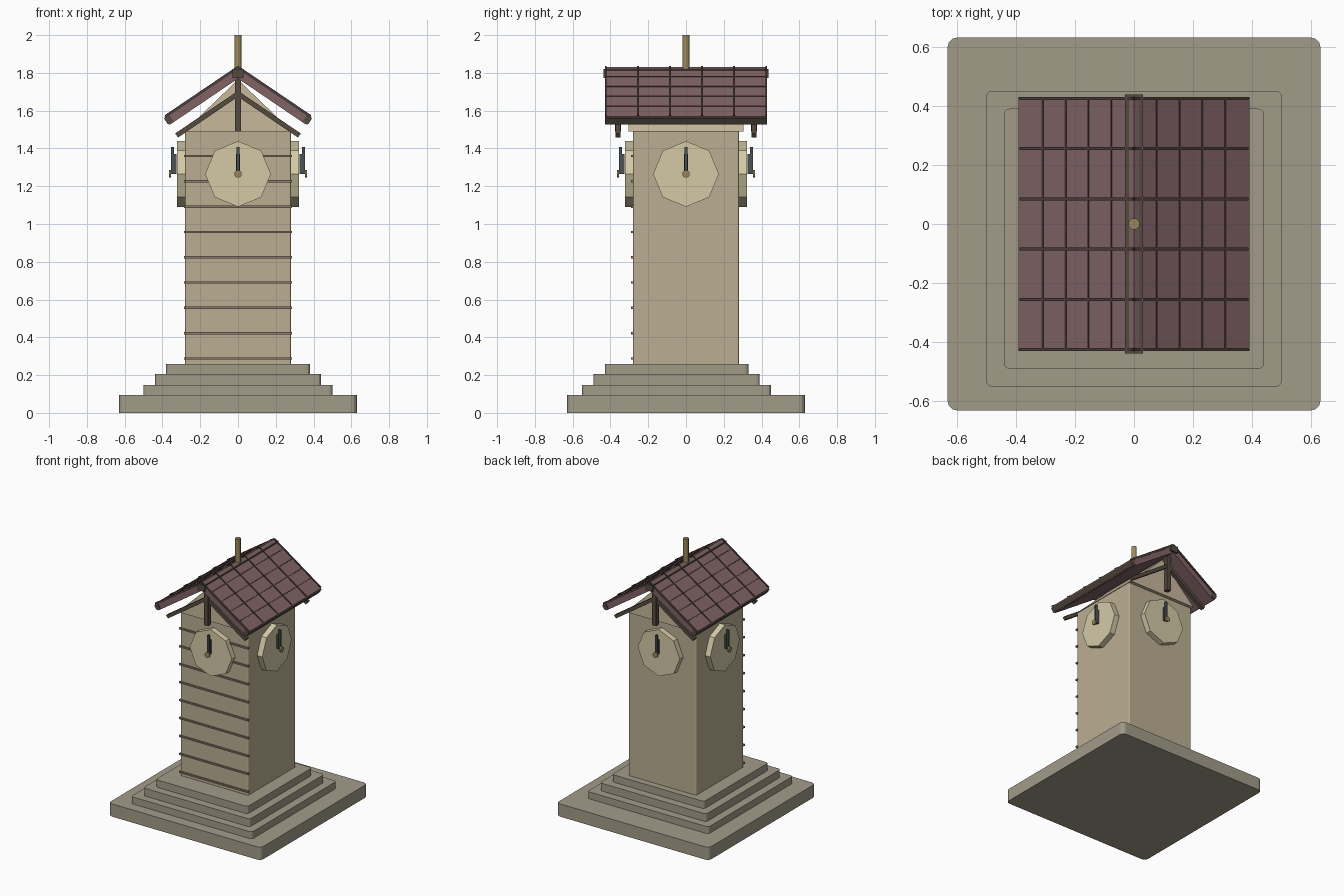
import bpy, bmesh, math
from mathutils import Matrix, Vector

if "Cube" in bpy.data.objects:
    bpy.data.objects.remove(bpy.data.objects["Cube"])


def material(name, r, g, b):
    m = bpy.data.materials.new(name)
    m.diffuse_color = (r, g, b, 1)
    m.use_nodes = True
    m.node_tree.nodes["Principled BSDF"].inputs["Base Color"].default_value = m.diffuse_color
    return m


STONE = material("stone", 0.36, 0.33, 0.25)
WALL = material("wall", 0.50, 0.43, 0.29)
GABLE = material("gable_plaster", 0.57, 0.48, 0.33)
TRIM = material("trim", 0.25, 0.19, 0.15)
TILE = material("roof_tile", 0.22, 0.125, 0.13)
SEAM = material("roof_seam", 0.07, 0.045, 0.045)
WOOD = material("dark_wood", 0.09, 0.07, 0.05)
DIAL = material("dial", 0.66, 0.59, 0.39)
HAND = material("hand", 0.07, 0.085, 0.085)
BRASS = material("brass", 0.33, 0.25, 0.11)


def finish(name, bm, mat, matrix=None):
    if matrix is not None:
        bm.transform(matrix)
    bmesh.ops.recalc_face_normals(bm, faces=bm.faces)
    me = bpy.data.meshes.new(name)
    bm.to_mesh(me)
    bm.free()
    me.materials.append(mat)
    ob = bpy.data.objects.new(name, me)
    bpy.context.collection.objects.link(ob)
    return ob


def box(name, lo, hi, mat, matrix=None, corner=0.0):
    """Box between two corners; corner rounds the vertical edges."""
    lo, hi = Vector(lo), Vector(hi)
    bm = bmesh.new()
    bmesh.ops.create_cube(bm, size=1, matrix=Matrix.Translation((lo + hi) / 2)
                          @ Matrix.Diagonal((*(hi - lo), 1)))
    if corner:
        edges = [e for e in bm.edges
                 if abs(e.verts[0].co.z - e.verts[1].co.z) > 1e-4]
        bmesh.ops.bevel(bm, geom=edges, offset=corner, segments=3,
                        profile=0.5, affect='EDGES')
    return finish(name, bm, mat, matrix)


def cylinder(name, radius, depth, sides, mat, matrix):
    bm = bmesh.new()
    bmesh.ops.create_cone(bm, cap_ends=True, segments=sides, radius1=radius,
                          radius2=radius, depth=depth)
    return finish(name, bm, mat, matrix)


def prism(name, profile, y0, y1, mat):
    """Extrude an x/z profile along y."""
    bm = bmesh.new()
    face = bm.faces.new([bm.verts.new((x, y0, z)) for x, z in profile])
    ext = bmesh.ops.extrude_face_region(bm, geom=[face])
    bmesh.ops.translate(bm, vec=(0, y1 - y0, 0),
                        verts=[v for v in ext["geom"] if isinstance(v, bmesh.types.BMVert)])
    return finish(name, bm, mat)


# Stone plinth and three steps, set slightly forward
box("plinth", (-0.63, -0.63, 0), (0.63, 0.63, 0.095), STONE, corner=0.03)
for i, (half, z0, z1) in enumerate([(0.5, 0.095, 0.147), (0.44, 0.147, 0.205),
                                    (0.38, 0.205, 0.26)]):
    box(f"step_{i + 1}", (-half, -0.05 - half, z0), (half, -0.05 + half, z1),
        STONE, corner=0.02)

# Tower shaft, gable block and front trim strips
box("tower", (-0.28, -0.28, 0.26), (0.28, 0.28, 1.49), WALL, corner=0.008)
prism("gable", [(-0.285, 1.49), (0.285, 1.49), (0, 1.765)], -0.305, 0.305, GABLE)
for i in range(9):
    z = 0.288 + i * 0.134
    box(f"trim_strip_{i + 1}", (-0.286, -0.29, z - 0.006), (0.286, -0.274, z + 0.006), TRIM)

# Roof slopes: local x runs down the slope, local z is the roof normal
PITCH = math.atan(0.676)
LENGTH = 0.385 / math.cos(PITCH)
for side, turn in (("right", 0), ("left", math.pi)):
    slope = (Matrix.Rotation(turn, 4, 'Z') @ Matrix.Translation((0, 0, 1.832))
             @ Matrix.Rotation(PITCH, 4, 'Y'))
    s = 1 if side == "right" else -1
    prism(f"roof_{side}", [(0, 1.832), (s * 0.39, 1.568), (s * 0.36, 1.526), (0, 1.77)],
          -0.425, 0.425, TILE)
    # Seams across and along the tiles
    for j in range(6):
        y = -0.425 + j * 0.17
        box(f"rib_{side}_{j + 1}", (0.0, y - 0.005, -0.01), (LENGTH, y + 0.005, 0.005),
            SEAM, slope)
    for j in range(1, 5):
        x = j * LENGTH / 5
        box(f"course_{side}_{j}", (x - 0.003, -0.425, -0.01), (x + 0.003, 0.425, 0.003),
            SEAM, slope)
    # Eave board
    box(f"eave_{side}", (LENGTH - 0.02, -0.43, -0.046), (LENGTH + 0.013, 0.43, -0.008),
        WOOD, slope)

# Ridge beam and finial
box("ridge_beam", (-0.03, -0.438, 1.772), (0.03, 0.438, 1.82), WOOD)
cylinder("finial", 0.019, 0.19, 16, BRASS, Matrix.Translation((0, 0, 1.905)))

# Gable timbers at both ends
for end, y in (("front", -0.36), ("back", 0.36)):
    box(f"king_post_{end}", (-0.017, y - 0.017, 1.49), (0.017, y + 0.017, 1.775), WOOD)
    for side, s in (("right", 1), ("left", -1)):
        prism(f"brace_{end}_{side}",
              [(0, 1.705), (s * 0.333, 1.479), (s * 0.317, 1.458), (0, 1.674)],
              y - 0.014, y + 0.014, WOOD)

# Octagonal clock dial with hands on each face
for i, face in enumerate(("front", "right", "back", "left")):
    # Local -y points away from the wall
    place = Matrix.Rotation(i * math.pi / 2, 4, 'Z') @ Matrix.Translation((0, 0, 1.265))
    out = place @ Matrix.Rotation(math.pi / 2, 4, 'X')
    cylinder(f"dial_{face}", 0.174, 0.042, 8, DIAL, out @ Matrix.Translation((0, 0, 0.301)))
    box(f"hour_hand_{face}", (-0.010, -0.338, 0), (0.010, -0.325, 0.105), HAND, place)
    box(f"minute_hand_{face}", (-0.007, -0.354, 0), (0.007, -0.338, 0.143), HAND, place)
    cylinder(f"hub_{face}", 0.02, 0.012, 16, BRASS, out @ Matrix.Translation((0, 0, 0.360)))
